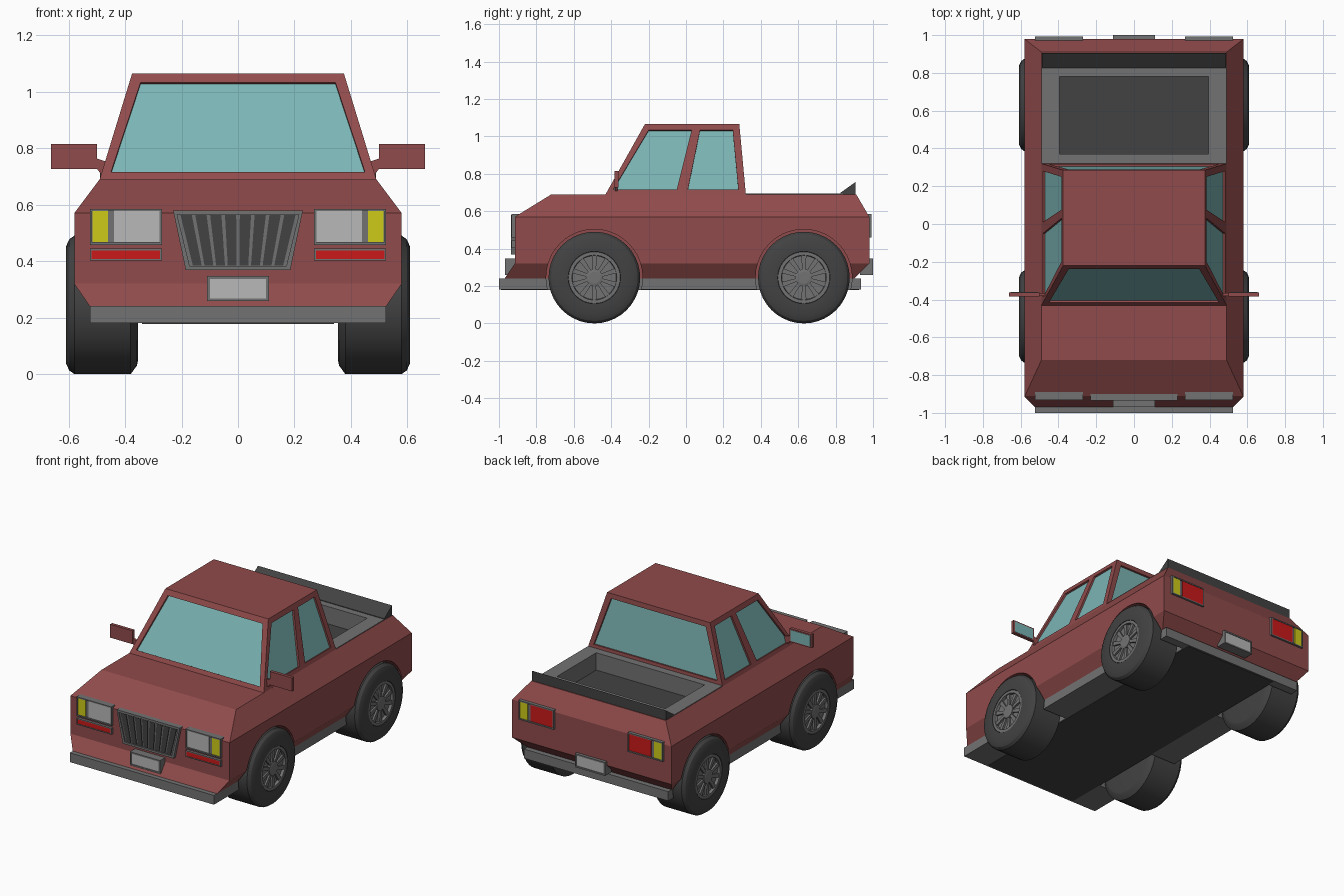
import bpy, bmesh
from math import sin, cos, pi
from mathutils import Vector as V

if "Cube" in bpy.data.objects:
    bpy.data.objects.remove(bpy.data.objects["Cube"])


def material(name, c):
    m = bpy.data.materials.new(name)
    m.diffuse_color = (*c, 1)
    m.use_nodes = True
    m.node_tree.nodes["Principled BSDF"].inputs["Base Color"].default_value = m.diffuse_color
    return m


RED = material("red_paint", (0.28, 0.07, 0.07))
GLASS = material("window_glass", (0.2, 0.46, 0.46))
GREY = material("mid_grey", (0.17, 0.17, 0.17))
DARK = material("dark_grey", (0.055, 0.055, 0.055))
LENS = material("light_grey", (0.48, 0.48, 0.48))
AMBER = material("amber_lens", (0.62, 0.6, 0.01))
SIGNAL = material("red_lens", (0.6, 0.01, 0.01))


def obj(name, lofts, mat, smooth=False):
    """One object from several capped lofts, each a list of point rings."""
    bm = bmesh.new()
    for rings in lofts:
        vs = [[bm.verts.new(p) for p in r] for r in rings]
        n = len(vs[0])
        for a, b in zip(vs, vs[1:]):
            for i in range(n):
                j = (i + 1) % n
                bm.faces.new((a[i], a[j], b[j], b[i]))
        bm.faces.new(vs[0])
        bm.faces.new(vs[-1])
    bmesh.ops.recalc_face_normals(bm, faces=bm.faces)
    me = bpy.data.meshes.new(name)
    bm.to_mesh(me)
    bm.free()
    me.materials.append(mat)
    o = bpy.data.objects.new(name, me)
    bpy.context.collection.objects.link(o)
    if smooth:
        bpy.ops.object.select_all(action='DESELECT')
        o.select_set(True)
        bpy.context.view_layer.objects.active = o
        bpy.ops.object.shade_smooth_by_angle(angle=0.5)
    return o


def rect(z, x, y0, y1):
    return [(-x, y0, z), (x, y0, z), (x, y1, z), (-x, y1, z)]


def box(x0, x1, y0, y1, z0, z1):
    return [[(x0, y0, z), (x1, y0, z), (x1, y1, z), (x0, y1, z)] for z in (z0, z1)]


def lathe(profile, s, cy, cz, n=40):
    """Rings about the x axis; profile is (x, radius)."""
    return [[(s * x, cy + r * cos(2 * pi * i / n), cz + r * sin(2 * pi * i / n))
             for i in range(n)] for x, r in profile]


def cut(target, lofts):
    c = obj("cutter", lofts, target.data.materials[0])
    c.hide_render = True
    m = target.modifiers.new("cut", 'BOOLEAN')
    m.object = c
    m.solver = 'EXACT'
    bpy.context.view_layer.objects.active = target
    bpy.ops.object.modifier_apply(modifier=m.name)
    bpy.data.objects.remove(c)


def pan(name, poly, yb, yf, inset):
    """Shallow recessed housing from an (x, z) outline."""
    cx = sum(p[0] for p in poly) / len(poly)
    cz = sum(p[1] for p in poly) / len(poly)
    small = [(x - inset * (1 if x > cx else -1), z - inset * (1 if z > cz else -1)) for x, z in poly]
    ym = yf - 0.008 * (1 if yf > 0 else -1)
    rings = [[(x, y, z) for x, z in p] for p, y in ((poly, yb), (poly, yf), (small, yf), (small, ym))]
    obj(name, [rings], GREY)


def quad(x0, x1, z0, z1):
    return [(x0, z0), (x1, z0), (x1, z1), (x0, z1)]


WHEELS = [(s, y) for s in (-1, 1) for y in (-0.49, 0.63)]
R = 0.245

# body shell and chassis with wheel arches and bed opening
body = obj("body", [[rect(0.24, 0.525, -0.97, 0.90), rect(0.32, 0.58, -0.915, 0.98),
                     rect(0.57, 0.58, -0.915, 0.98), rect(0.69, 0.49, -0.72, 0.91)]], RED)
chassis = obj("chassis_bumper", [[rect(0.18, 0.525, -1, 0.935), rect(0.241, 0.525, -1, 0.935)]], GREY)
obj("underside", [[rect(0.178, 0.34, -0.99, 0.925), rect(0.19, 0.34, -0.99, 0.925)]], DARK)
arches = [lathe([(0.345, 0.258), (0.7, 0.258)], s, y, R) for s, y in WHEELS]
cut(body, arches)
cut(chassis, arches)
cut(body, [box(-0.42, 0.42, 0.35, 0.80, 0.565, 0.8)])

# cargo bed
bed = obj("bed_liner", [box(-0.489, 0.489, 0.315, 0.84, 0.60, 0.694)], GREY)
cut(bed, [box(-0.395, 0.395, 0.37, 0.78, 0.5, 0.8)])
obj("bed_floor", [box(-0.42, 0.42, 0.35, 0.80, 0.56, 0.58)], DARK)
cut(bed, [box(-0.6, 0.6, 0.2, 0.9, 0.5, 0.601)])
obj("bed_walls", [box(s * 0.395, s * 0.421, 0.349, 0.801, 0.57, 0.692) for s in (-1, 1)]
    + [box(-0.421, 0.421, a, b, 0.57, 0.692) for a, b in ((0.349, 0.37), (0.78, 0.801))], GREY)
obj("tail_spoiler", [[[(x, 0.825, 0.685), (x, 0.825, 0.698), (x, 0.905, 0.755), (x, 0.905, 0.685)]
                      for x in (-0.488, 0.488)]], DARK)

# cab with recessed windows
cab = obj("cab", [[rect(0.685, 0.4915, -0.433, 0.3205), rect(1.065, 0.375, -0.22, 0.285)]], RED)


def side_x(z):
    return 0.49 - (z - 0.69) * 0.115 / 0.375


def front_y(z):
    return -0.43 + (z - 0.69) * 0.21 / 0.375


def back_y(z):
    return 0.32 - (z - 0.69) * 0.035 / 0.375


LO, HI = 0.715, 1.033
windows = [(n, [(-0.45, f(LO), LO), (0.45, f(LO), LO), (0.345, f(HI), HI), (-0.345, f(HI), HI)])
           for n, f in (("windshield", front_y), ("rear_window", back_y))]
for s in (-1, 1):
    for n, ys in (("front_side_window", (-0.39, -0.05, 0.03, -0.20)),
                  ("rear_side_window", (0.01, 0.28, 0.25, 0.075))):
        windows.append((n, [(s * side_x(z), y, z) for y, z in zip(ys, (LO, LO, HI, HI))]))
for name, pts in windows:
    p = [V(q) for q in pts]
    n = (p[1] - p[0]).cross(p[3] - p[0]).normalized()
    if n.dot(p[0] - V((0, 0, 0.8))) < 0:
        n = -n
    cut(cab, [[[q + n * d for q in p] for d in (-0.015, 0.02)]])
    obj(name, [[[q + n * d for q in p] for d in (-0.018, -0.012)]], GLASS)

# side mirrors
for s in (-1, 1):
    obj("mirror", [box(s * 0.50, s * 0.663, -0.383, -0.362, 0.727, 0.815),
                   [[(s * 0.46, y, 0.70), (s * 0.48, y, 0.70), (s * 0.505, y, 0.735),
                     (s * 0.505, y, 0.765), (s * 0.46, y, 0.75)] for y in (-0.38, -0.365)]], RED)
    obj("mirror_glass", [box(s * 0.51, s * 0.653, -0.363, -0.36, 0.735, 0.807)], GLASS)

# head and tail lights
for s in (-1, 1):
    for end, yb, yf, lens in (("head", -0.885, -0.932, LENS), ("tail", 0.95, 0.993, SIGNAL)):
        d = 1 if yf > 0 else -1
        pan(end + "light_housing", quad(s * 0.27, s * 0.525, 0.458, 0.585), yb, yf, 0.008)
        ya, yz = yf - d * 0.012, yf - d * 0.003
        obj(end + "light_lens", [box(s * 0.278, s * 0.44, ya, yz, 0.468, 0.577)], lens)
        obj(end + "light_indicator", [box(s * 0.46, s * 0.515, ya, yz, 0.468, 0.577)], AMBER)
    pan("front_marker_housing", quad(s * 0.27, s * 0.525, 0.402, 0.444), -0.9, -0.932, 0.006)
    obj("front_marker", [box(s * 0.276, s * 0.519, -0.929, -0.92, 0.408, 0.438)], SIGNAL)

# grille with slanted slats
pan("grille_frame", [(-0.185, 0.368), (0.185, 0.368), (0.23, 0.58), (-0.23, 0.58)], -0.885, -0.935, 0.014)
slats = []
for i in range(8):
    a, b = (i + 0.12) / 4 - 1, (i + 0.88) / 4 - 1
    slats.append([[(a * 0.165, y, 0.385), (b * 0.165, y, 0.385), (b * 0.21, y, 0.563), (a * 0.21, y, 0.563)]
                  for y in (-0.925, -0.932)])
obj("grille_slats", slats, DARK)

# number plates, left blank
for name, yb, yf in (("front_plate", -0.90, -0.968), ("rear_plate", 0.93, 1.0)):
    d = 1 if yf > 0 else -1
    pan(name + "_holder", quad(-0.11, 0.11, 0.258, 0.347), yb, yf, 0.01)
    obj(name, [box(-0.1, 0.1, yf - d * 0.012, yf - d * 0.004, 0.268, 0.337)], LENS)

# wheels
for s, y in WHEELS:
    obj("tire", [lathe([(0.355, 0.20), (0.358, 0.215), (0.38, R), (0.58, R), (0.598, 0.232), (0.61, 0.205),
                        (0.608, 0.14), (0.58, 0.135)], s, y, R)], DARK, True)
    obj("rim", [lathe([(0.575, 0.14), (0.606, 0.138), (0.606, 0.12), (0.588, 0.117)], s, y, R)], GREY, True)
    parts = [lathe([(0.58, 0.045), (0.603, 0.045), (0.606, 0.032)], s, y, R, 20)]
    for k in range(10):
        a = 2 * pi * (k + 0.5) / 10
        rad, tan = V((0, cos(a), sin(a))), V((0, -sin(a), cos(a)))
        c = V((0, y, R))
        parts.append([[c + rad * r + tan * t + V((s * x, 0, 0))
                       for r, t in ((0.03, -0.008), (0.122, -0.014), (0.122, 0.014), (0.03, 0.008))]
                      for x in (0.58, 0.6)])
    obj("hub_spokes", parts, GREY)
